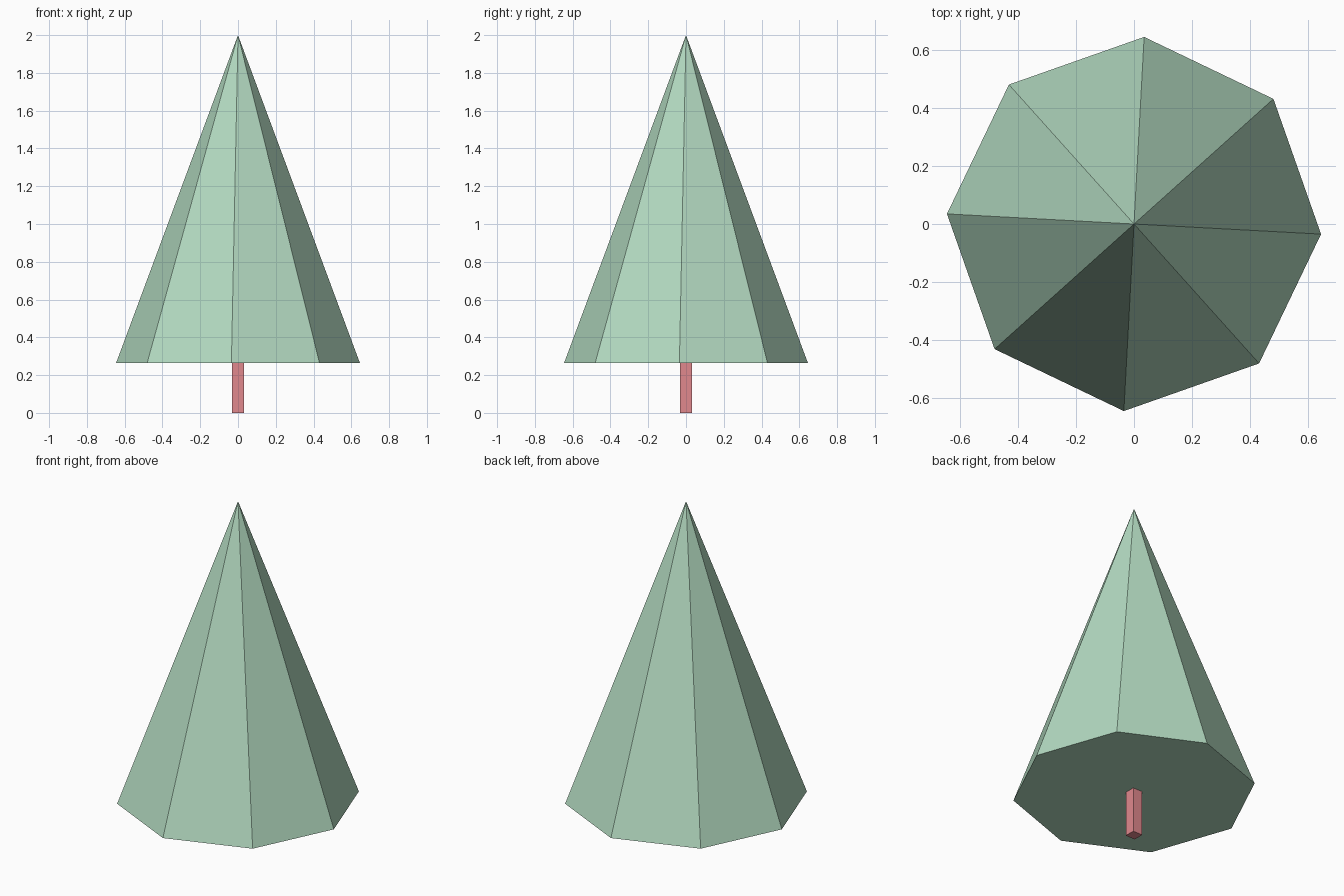
import bpy
import math

if "Cube" in bpy.data.objects:
    bpy.data.objects.remove(bpy.data.objects["Cube"])


def coloured(obj, name, colour):
    obj.name = name
    mat = bpy.data.materials.new(name)
    mat.diffuse_color = colour
    mat.use_nodes = True
    mat.node_tree.nodes["Principled BSDF"].inputs["Base Color"].default_value = mat.diffuse_color
    obj.data.materials.append(mat)


BASE_Z, TOP_Z = 0.265, 2.0

# Foliage: eight-sided flat-shaded cone, turned slightly about z
bpy.ops.mesh.primitive_cone_add(vertices=8, radius1=0.646, radius2=0,
                                depth=TOP_Z - BASE_Z,
                                location=(0, 0, (BASE_Z + TOP_Z) / 2),
                                rotation=(0, 0, math.radians(-3.1)))
coloured(bpy.context.object, "foliage", (0.45, 0.70, 0.53, 1))

# Trunk: thin square post
bpy.ops.mesh.primitive_cube_add(size=1, location=(0, 0, BASE_Z / 2))
trunk = bpy.context.object
trunk.scale = (0.062, 0.062, BASE_Z)
coloured(trunk, "trunk", (0.75, 0.25, 0.27, 1))
